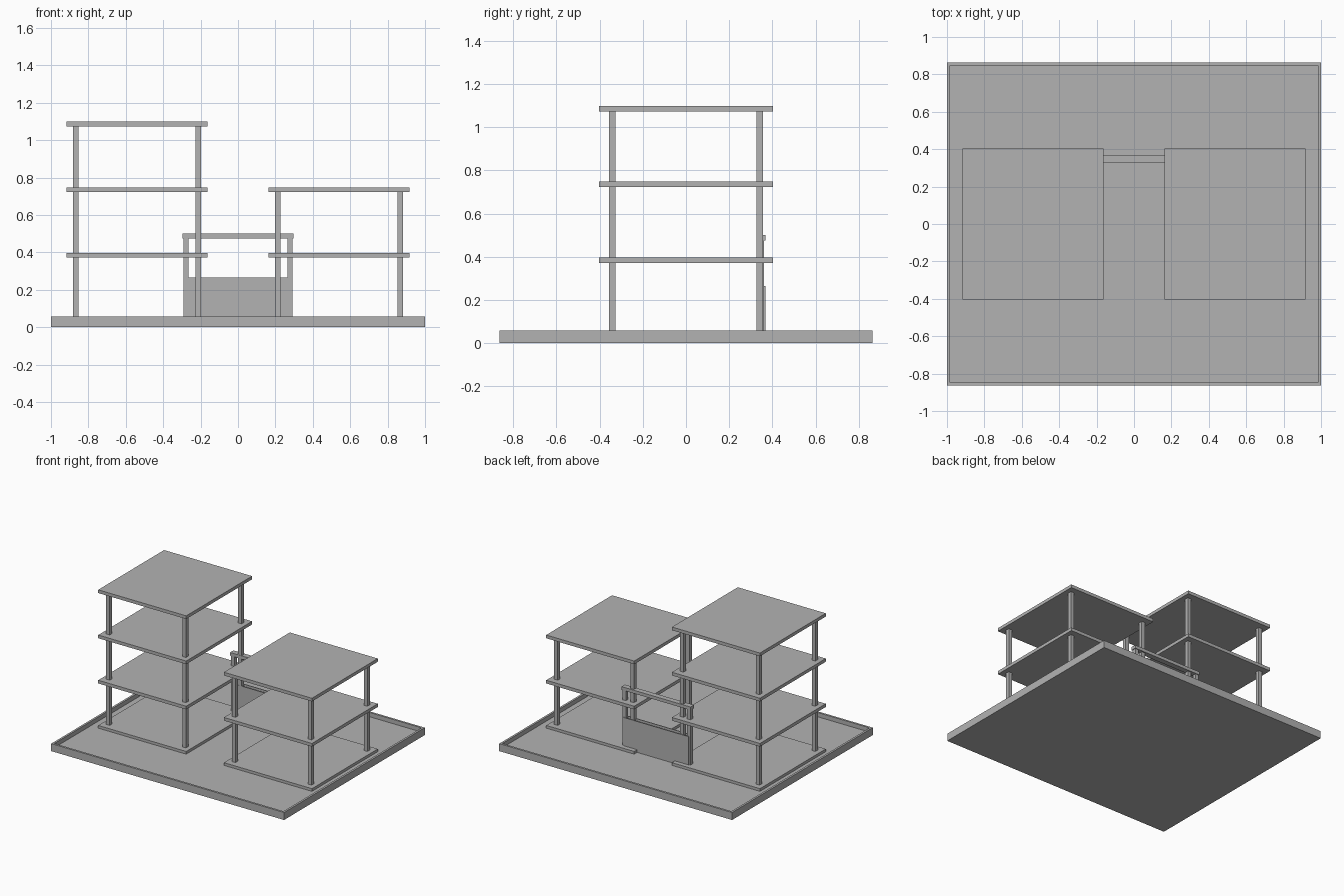
import bpy
import bmesh
from mathutils import Vector

cube = bpy.data.objects.get("Cube")
if cube:
    bpy.data.objects.remove(cube, do_unlink=True)

# One plain grey for the whole model
grey = bpy.data.materials.new("light_grey")
grey.use_nodes = True
colour = (0.448, 0.448, 0.448, 1.0)
grey.diffuse_color = colour
grey.node_tree.nodes["Principled BSDF"].inputs["Base Color"].default_value = colour

FLOOR = 0.025


def box(name, low, high, rim=0.0, depth=0.0):
    """Box between two corners, optionally with a recessed top."""
    low, high = Vector(low), Vector(high)
    bm = bmesh.new()
    bmesh.ops.create_cube(bm, size=1)
    bmesh.ops.scale(bm, vec=high - low, verts=bm.verts)
    bmesh.ops.translate(bm, vec=(low + high) / 2, verts=bm.verts)
    if rim:
        bm.normal_update()
        top = max(bm.faces, key=lambda f: f.normal.z)
        bmesh.ops.inset_region(bm, faces=[top], thickness=rim)
        # Step the inner floor straight down from the rim
        walls = bmesh.ops.extrude_discrete_faces(bm, faces=[top])["faces"]
        floor = max(walls, key=lambda f: f.calc_area())
        bmesh.ops.translate(bm, vec=(0, 0, -depth), verts=floor.verts)
        bmesh.ops.recalc_face_normals(bm, faces=bm.faces)
    mesh = bpy.data.meshes.new(name)
    bm.to_mesh(mesh)
    bm.free()
    mesh.materials.append(grey)
    obj = bpy.data.objects.new(name, mesh)
    bpy.context.collection.objects.link(obj)
    return obj


# Base tray with a low rim
BASE_TOP = 0.058
box("base_tray", (-1, -0.863, 0), (1, 0.863, BASE_TOP),
    rim=0.023, depth=BASE_TOP - FLOOR)


def tower(name, cx, storeys):
    """Open frame building: stacked slabs on four corner columns."""
    half_x, half_y, thick, rise = 0.378, 0.404, 0.025, 0.351
    top = 0.046
    box(name + "_ground_slab", (cx - half_x, -half_y, FLOOR - 0.004),
        (cx + half_x, half_y, top))
    for level in range(1, storeys + 1):
        under = top + rise - thick
        for sx in (-1, 1):
            for sy in (-1, 1):
                x, y, r = cx + sx * 0.327, sy * 0.342, 0.015
                box(f"{name}_column_{level}", (x - r, y - r, top),
                    (x + r, y + r, under))
        top += rise
        box(f"{name}_slab_{level}", (cx - half_x, -half_y, under),
            (cx + half_x, half_y, top))


tower("tall_tower", -0.54, 3)
tower("low_tower", 0.54, 2)

# Gateway between the towers: posts, top beam, panels on both faces
FRONT, BACK, SKIN = 0.326, 0.368, 0.006
for side, x in (("right", -0.278), ("left", 0.278)):
    box(side + "_gate_post", (x - 0.014, FRONT + SKIN, FLOOR),
        (x + 0.014, BACK - SKIN, 0.475))
box("gate_beam", (-0.297, FRONT, 0.475), (0.297, BACK, 0.5))
for name, y in (("front", FRONT), ("back", BACK - SKIN)):
    box(name + "_gate_panel", (-0.281, y, FLOOR), (0.281, y + SKIN, 0.265))
